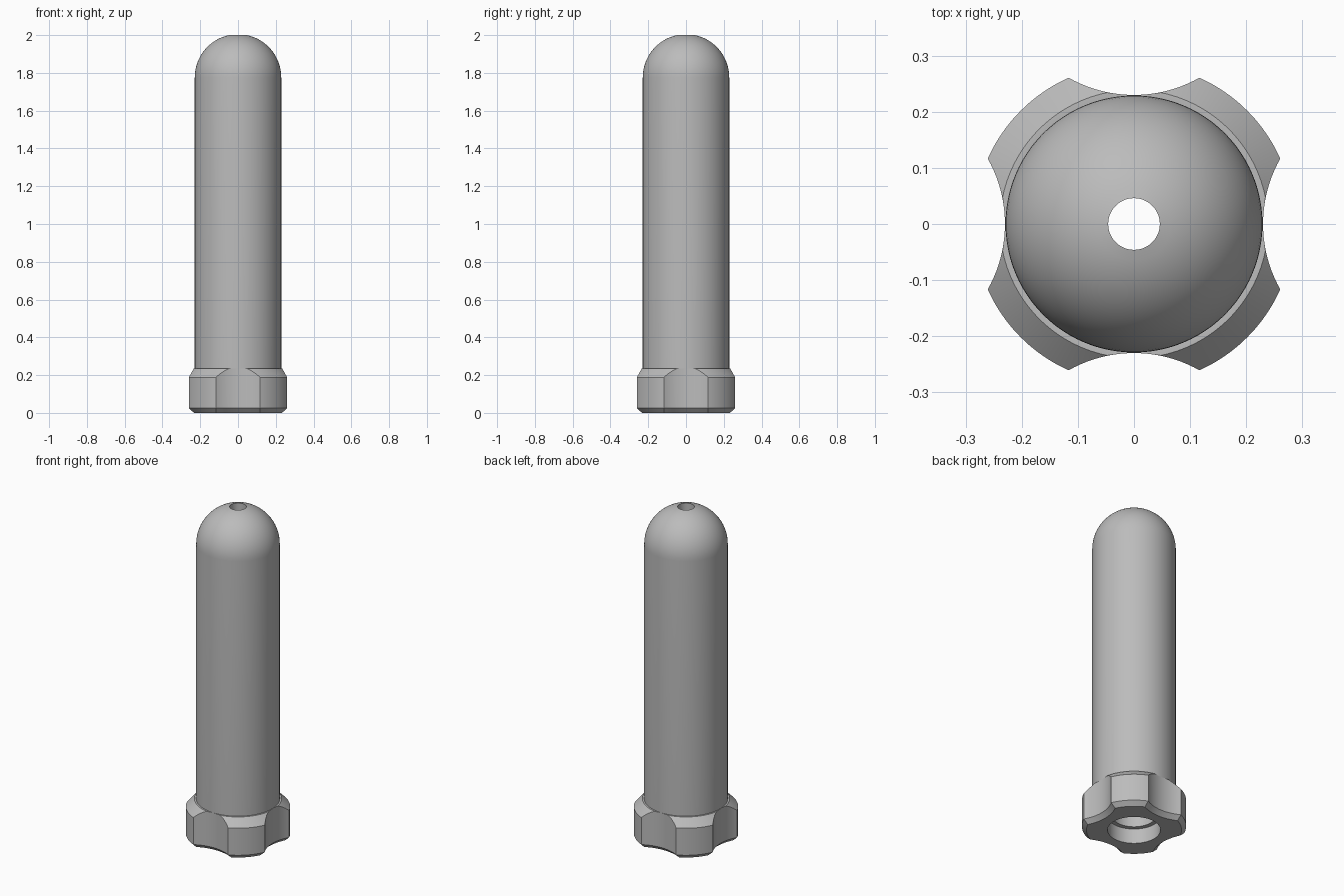
import bpy, bmesh
from math import sin, cos, pi, atan2, acos, asin, hypot

cube = bpy.data.objects.get("Cube")
if cube:
    bpy.data.objects.remove(cube, do_unlink=True)

BODY_R, BORE_R, HOLE_R = 0.229, 0.12, 0.046
DOME_Z = 1.776                     # centre of the domed end
COLLAR_R, COLLAR_TOP, LIP_R = 0.2855, 0.235, 0.239
SCALLOP_R, SCALLOP_X = 0.237, 0.467
CHAMFER = 0.025

grey = bpy.data.materials.new("Plain grey")
grey.use_nodes = True
colour = (0.5, 0.5, 0.5, 1)
grey.diffuse_color = colour
grey.node_tree.nodes["Principled BSDF"].inputs["Base Color"].default_value = colour


def loft(name, rings, closed=False):
    """Skin a list of equal-length rings of points with quads."""
    bm = bmesh.new()
    loops = [[bm.verts.new(p) for p in ring] for ring in rings]
    if closed:
        loops.append(loops[0])
    for a, b in zip(loops, loops[1:]):
        for i in range(len(a)):
            j = (i + 1) % len(a)
            bm.faces.new((a[i], a[j], b[j], b[i]))
    bmesh.ops.remove_doubles(bm, verts=bm.verts, dist=1e-5)
    bmesh.ops.recalc_face_normals(bm, faces=bm.faces)
    mesh = bpy.data.meshes.new(name)
    bm.to_mesh(mesh)
    bm.free()
    mesh.materials.append(grey)
    obj = bpy.data.objects.new(name, mesh)
    bpy.context.collection.objects.link(obj)
    bpy.ops.object.select_all(action="DESELECT")
    obj.select_set(True)
    bpy.context.view_layer.objects.active = obj
    bpy.ops.object.shade_smooth_by_angle(angle=pi / 7)
    return obj


def arc(radius, steps=16):
    """Quarter-dome profile from the wall up to the small end hole."""
    end = acos(HOLE_R / radius)
    return [(radius * cos(end * i / steps), DOME_Z + radius * sin(end * i / steps))
            for i in range(steps + 1)]


def outline(inset, steps=20):
    """Round collar with four concave finger scallops, inset evenly."""
    big, small = COLLAR_R - inset, SCALLOP_R + inset
    x = (big ** 2 - small ** 2 + SCALLOP_X ** 2) / (2 * SCALLOP_X)
    corner = acos(x / big)
    half = asin(big * sin(corner) / small)
    quarter = []
    for i in range(steps):
        t = half * (2 * i / steps - 1)
        quarter.append((SCALLOP_X - small * cos(t), small * sin(t)))
    for i in range(steps):
        t = corner + (pi / 2 - 2 * corner) * i / steps
        quarter.append((big * cos(t), big * sin(t)))
    return [(px * cos(q) - py * sin(q), px * sin(q) + py * cos(q))
            for q in (k * pi / 2 for k in range(4)) for px, py in quarter]


# Hollow tube with a domed, pierced end
profile = [(BODY_R, 0.15)] + arc(BODY_R) + arc(BORE_R)[::-1] + [(BORE_R, 0.15)]
sides = 96
loft("tube", [[(r * cos(2 * pi * i / sides), r * sin(2 * pi * i / sides), z)
               for i in range(sides)] for r, z in profile], closed=True)

# Scalloped collar: chamfered foot, cone-cut top edge, stepped bore
wall = outline(0)


def round_ring(radius, z):
    return [(min(radius, hypot(x, y)) * cos(atan2(y, x)),
             min(radius, hypot(x, y)) * sin(atan2(y, x)), z) for x, y in wall]


foot = [(x, y, 0) for x, y in outline(CHAMFER)]
lower = [(x, y, CHAMFER) for x, y in wall]
upper = [(x, y, COLLAR_TOP - max(0, hypot(x, y) - LIP_R)) for x, y in wall]
loft("collar", [foot, lower, upper, round_ring(LIP_R, COLLAR_TOP),
                round_ring(BODY_R - 0.005, COLLAR_TOP),
                round_ring(BORE_R, COLLAR_TOP - 0.02), round_ring(BORE_R, 0.09),
                round_ring(0.145, 0.09), round_ring(0.145, 0)], closed=True)
